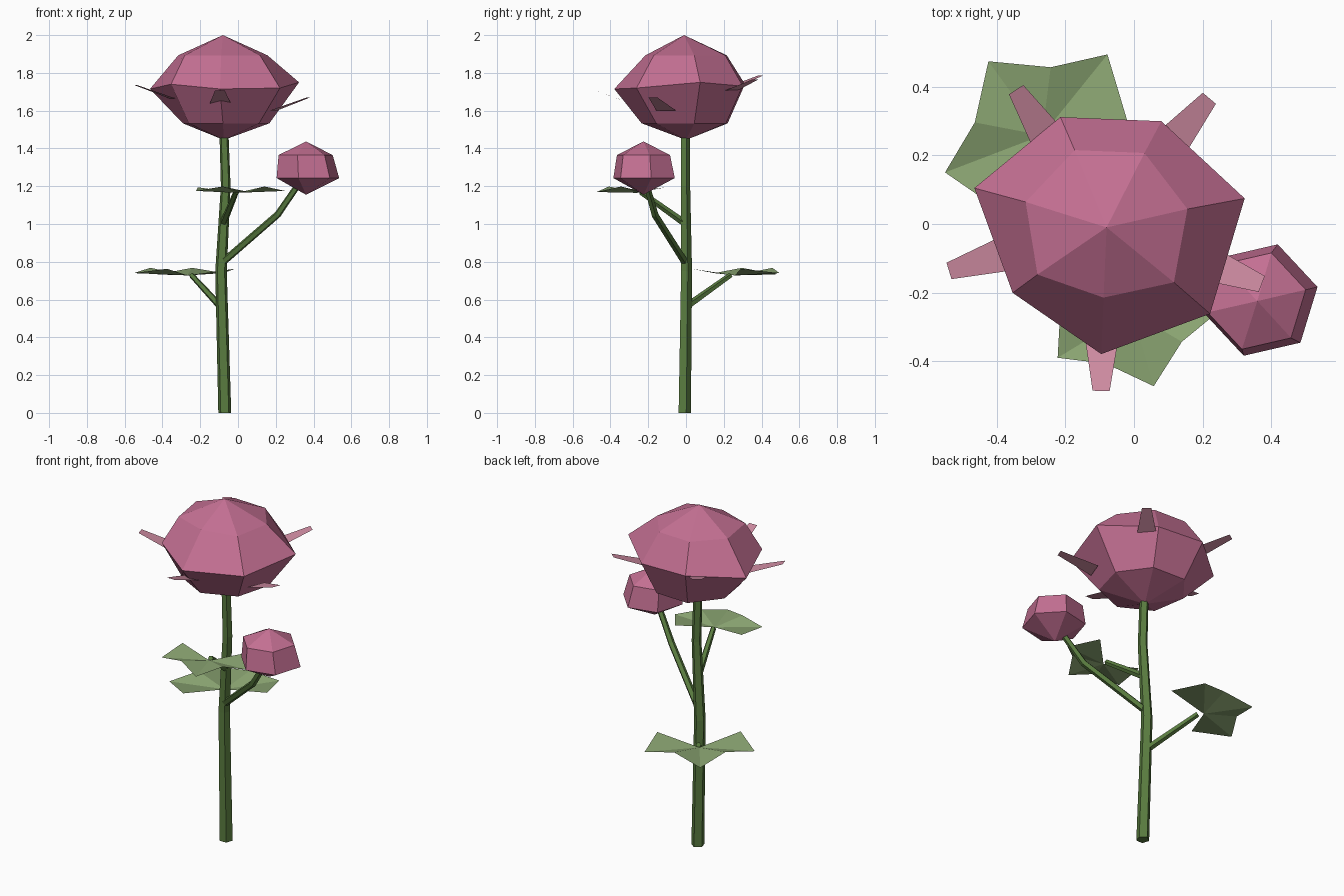
import bpy, math
from mathutils import Vector

if "Cube" in bpy.data.objects:
    bpy.data.objects.remove(bpy.data.objects["Cube"])


def material(name, rgb):
    m = bpy.data.materials.new(name)
    m.diffuse_color = (*rgb, 1)
    m.use_nodes = True
    m.node_tree.nodes["Principled BSDF"].inputs["Base Color"].default_value = m.diffuse_color
    return m


PINK = material("petal_pink", (0.55, 0.16, 0.29))
PALE = material("sepal_pink", (0.62, 0.26, 0.36))
STEM = material("stem_green", (0.10, 0.20, 0.05))
LEAF = material("leaf_green", (0.26, 0.38, 0.17))


def add(name, verts, faces, mat):
    me = bpy.data.meshes.new(name)
    me.from_pydata([tuple(v) for v in verts], [], faces)
    me.materials.append(mat)
    me.update()
    ob = bpy.data.objects.new(name, me)
    bpy.context.collection.objects.link(ob)
    return ob


def stack(name, bottom, rings, top, mat):
    """Closed solid: bottom point, rings of equal count, top point."""
    n = len(rings[0])
    verts = [bottom] + [p for r in rings for p in r] + [top]
    last = len(verts) - 1
    faces = []
    for i in range(n):
        j = (i + 1) % n
        faces.append((0, 1 + j, 1 + i))
        for k in range(len(rings) - 1):
            a, b = 1 + k * n, 1 + (k + 1) * n
            faces.append((a + i, a + j, b + j, b + i))
        a = 1 + (len(rings) - 1) * n
        faces.append((a + i, a + j, last))
    return add(name, verts, faces, mat)


def tube(name, path, radii, sides=5):
    pts = [Vector(p) for p in path]
    rings = []
    for k, p in enumerate(pts):
        t = (pts[min(k + 1, len(pts) - 1)] - pts[max(k - 1, 0)]).normalized()
        u = Vector((0, 1, 0)).cross(t).normalized()
        v = t.cross(u)
        if k == 0 and p.z == 0:
            u, v = Vector((1, 0, 0)), Vector((0, 1, 0))
        rings.append([p + radii[k] * (u * math.cos(a) + v * math.sin(a))
                      for a in (math.tau * (i + 0.25) / sides for i in range(sides))])
    stack(name, pts[0], rings, pts[-1], STEM)


def ring(cx, cy, start, radii, z):
    n = len(radii)
    zs = z if isinstance(z, (list, tuple)) else [z] * n
    return [(cx + r * math.cos(math.radians(start) + math.tau * i / n),
             cy + r * math.sin(math.radians(start) + math.tau * i / n), zz)
            for i, (r, zz) in enumerate(zip(radii, zs))]


# Stem and branches
tube("main_stem", [(-.07, -.01, 0), (-.09, 0, .75), (-.065, -.005, 1.2), (-.075, -.005, 1.5)],
     [.036, .032, .027, .025])
tube("bud_stem", [(-.09, 0, .79), (.21, -.165, 1.05), (.32, -.21, 1.21)], [.02, .019, .017])
tube("lower_leaf_stalk", [(-.09, 0, .56), (-.245, .235, .728)], [.02, .015])
tube("upper_leaf_stalk", [(-.08, 0, 1.0), (-.01, -.24, 1.17)], [.02, .015])

# Flower head: seven-sided faceted bloom
stack("bloom", (-.075, 0, 1.445), [
    ring(-.07, 0, 10.5, [.24, .24, .24, .23, .235, .235, .24], 1.533),
    ring(-.08, 0, 10.5, [.41, .34, .34, .40, .34, .38, .40],
         [1.75, 1.73, 1.74, 1.715, 1.74, 1.715, 1.72]),
    ring(-.08, 0, 10.5, [.24, .235, .235, .245, .25, .215, .26], 1.893),
], (-.08, -.01, 2.0), PINK)

# Bud: six-sided
stack("bud", (.36, -.225, 1.155), [
    ring(.37, -.222, 13, [.17] * 6, 1.243),
    ring(.358, -.225, 13, [.147] * 6, 1.365),
], (.36, -.225, 1.437), PINK)

# Sepals: thin tapering strips poking out of the bloom
for i, tip in enumerate([(-.096, -.487, 1.708), (.373, -.175, 1.67), (.22, .367, 1.765),
                         (-.344, .392, 1.785), (-.54, -.137, 1.735)]):
    tip = Vector(tip)
    out = Vector((tip.x + .09, tip.y, 0)).normalized()
    side = Vector((-out.y, out.x, 0))
    base = tip - out * .2 - Vector((0, 0, .07))
    add(f"sepal_{i + 1}", [base - side * .056, tip - side * .025,
                           tip + side * .025, base + side * .056], [(0, 1, 2, 3)], PALE)


# Leaves: three folded lobes fanned about the stalk end
def leaf(name, angle, scale, z):
    u = Vector((math.cos(math.radians(angle)), math.sin(math.radians(angle)), 0))
    n = Vector((-u.y, u.x, 0))
    half = [(.197, .222, .035), (.399, .293, .012), (.466, .137, .04)]
    prof = ([(.32, 0, 0)] + [(a, -b, c) for a, b, c in half] + [(.587, 0, .005)]
            + half[::-1])
    o = Vector((-.08, 0, z))
    verts = [o + scale * (a * u + b * n) + Vector((0, 0, c * scale)) for a, b, c in prof]
    add(name, verts, [(0, i, i + 1) for i in range(1, 7)], LEAF)


leaf("lower_leaf", 126, 1.0, .728)
leaf("upper_leaf", -73.8, .84, 1.165)
